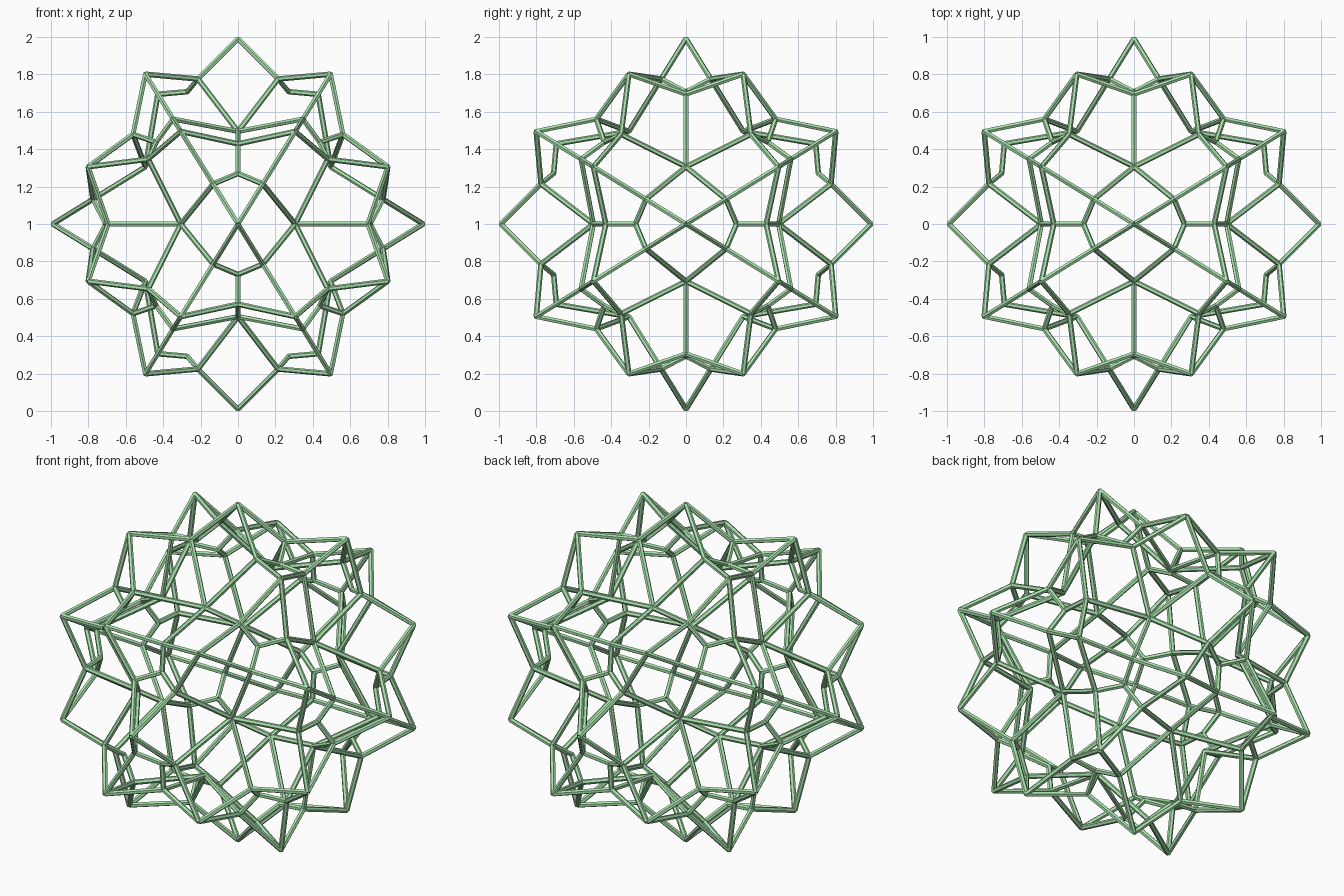
import bpy, bmesh
from itertools import product
from mathutils import Vector, Matrix

if "Cube" in bpy.data.objects:
    bpy.data.objects.remove(bpy.data.objects["Cube"])

PHI = (1 + 5 ** 0.5) / 2
RADIUS = 0.0145
SIZE = 0.99


def cyclic(a, b, c):
    """All sign changes and cyclic shifts of one point."""
    pts = []
    for s in product((1, -1), repeat=3):
        p = (a * s[0], b * s[1], c * s[2])
        for k in range(3):
            q = Vector((p[k], p[(k + 1) % 3], p[(k + 2) % 3])) * SIZE
            if all((q - o).length > 1e-4 for o in pts):
                pts.append(q)
    return pts


# thirty star tips, twelve deep five-way hubs, twenty three-way hubs
tips = cyclic(1, 0, 0) + cyclic(0.5, 0.5 / PHI, PHI / 2)
five_hubs = cyclic(0, 0.5 / PHI, 0.5)
three_hubs = [p.normalized() * 0.765 * SIZE for p in cyclic(PHI, 1 / PHI, 0) + cyclic(1, 1, 1)]

bm = bmesh.new()


def bar(a, b):
    """Six-sided rod between two joints, one flat side facing outward."""
    z = (b - a).normalized()
    mid = (a + b) / 2
    x = (mid - z * mid.dot(z)).normalized()
    rot = Matrix((x, z.cross(x), z)).transposed().to_4x4()
    turn = Matrix.Rotation(0.5235988, 4, 'Z')
    bmesh.ops.create_cone(bm, cap_ends=True, segments=6, radius1=RADIUS, radius2=RADIUS,
                          depth=(b - a).length, matrix=Matrix.Translation(mid) @ rot @ turn)


# every neighbouring pair of tips meets at a sunken joint, tied to the nearest hubs
for i, p in enumerate(tips):
    for q in tips[:i]:
        if p.dot(q) < 0.8 * SIZE ** 2:
            continue
        joint = (p + q) * 0.5 * 0.866
        bar(p, joint)
        bar(q, joint)
        for hubs in (five_hubs, three_hubs):
            bar(min(hubs, key=lambda h: (h - joint).length), joint)

me = bpy.data.meshes.new("star_lattice")
bm.to_mesh(me)
bm.free()
frame = bpy.data.objects.new("star_lattice", me)
bpy.context.collection.objects.link(frame)
frame.location.z = 1

mat = bpy.data.materials.new("green")
mat.diffuse_color = (0.4, 0.76, 0.42, 1)
mat.use_nodes = True
mat.node_tree.nodes["Principled BSDF"].inputs["Base Color"].default_value = mat.diffuse_color
me.materials.append(mat)
